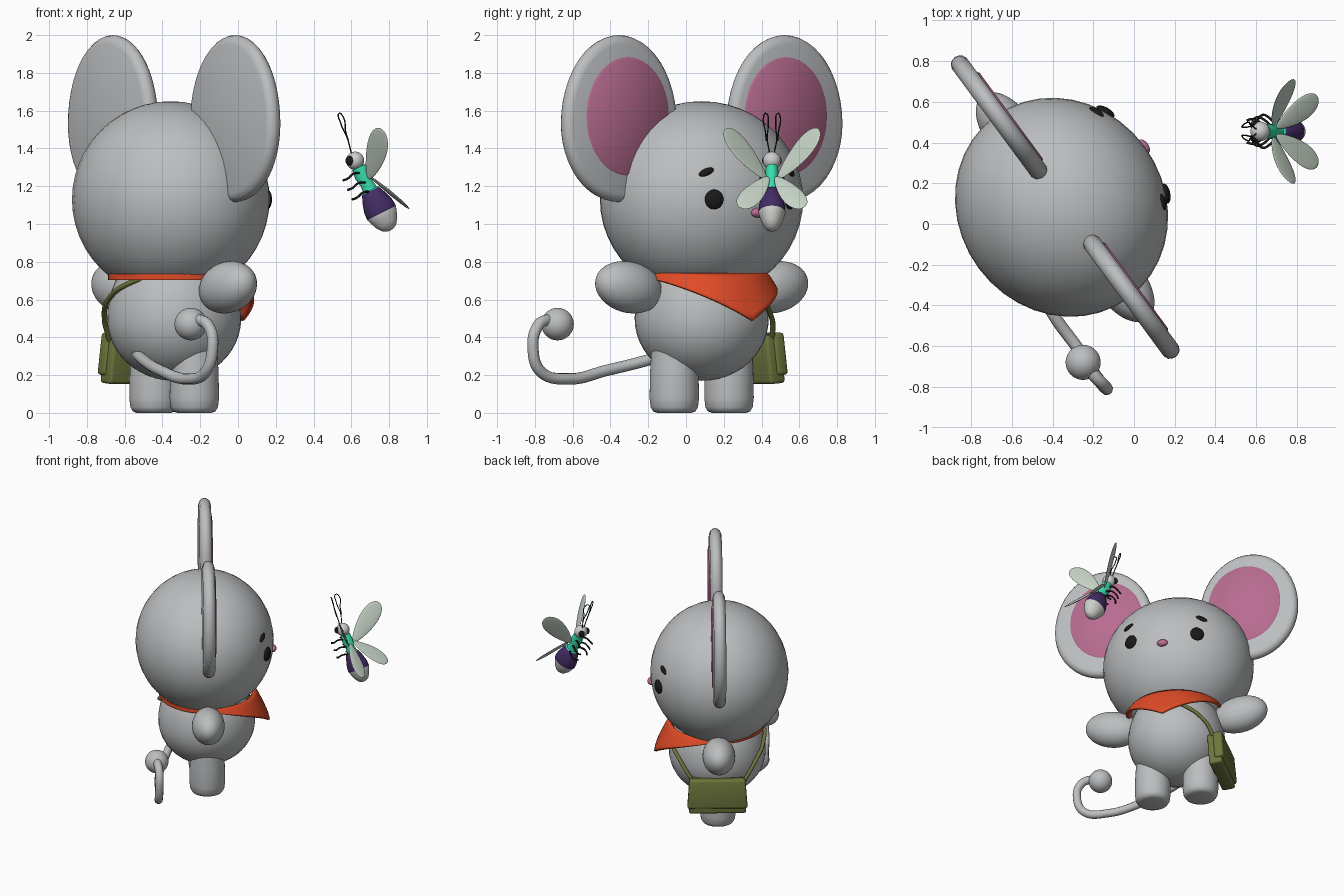
import bpy, bmesh, math
from mathutils import Matrix, Vector

cube = bpy.data.objects.get("Cube")
if cube:
    bpy.data.objects.remove(cube)


def material(name, r, g, b):
    m = bpy.data.materials.new(name)
    m.use_nodes = True
    m.diffuse_color = (r, g, b, 1)
    m.node_tree.nodes["Principled BSDF"].inputs["Base Color"].default_value = (r, g, b, 1)
    return m


GREY = material("soft grey", .5, .515, .525)
PINK = material("dusty pink", .48, .15, .28)
BLACK = material("black", .01, .01, .01)
ORANGE = material("scarf orange", .75, .07, .02)
OLIVE = material("olive green", .15, .18, .045)
TEAL = material("teal", .04, .72, .42)
PURPLE = material("deep purple", .055, .025, .13)
PALE = material("pale white", .6, .62, .59)
WING = material("wing green white", .58, .67, .58)

# The mouse frame: x forward, y to its left. The insect frame only shifts along y.
MOUSE = Matrix.Translation((-.338, .083, 0)) @ Matrix.Rotation(math.radians(36.4), 4, 'Z')
INSECT = Matrix.Translation((0, .455, 0))
TURN = Matrix.Rotation(math.pi / 2, 4, 'Y')


def finish(name, bm, mats, frame):
    bmesh.ops.recalc_face_normals(bm, faces=bm.faces[:])
    me = bpy.data.meshes.new(name)
    bm.to_mesh(me)
    bm.free()
    for m in mats:
        me.materials.append(m)
    for p in me.polygons:
        p.use_smooth = True
    me.set_sharp_from_angle(angle=math.radians(40))
    ob = bpy.data.objects.new(name, me)
    bpy.context.collection.objects.link(ob)
    ob.matrix_world = frame
    return ob


def ball(name, mat, place, radii, frame=MOUSE, top=1):
    """Ellipsoid; top stretches its upper half."""
    bm = bmesh.new()
    bmesh.ops.create_uvsphere(bm, u_segments=40, v_segments=24, radius=1)
    for v in bm.verts:
        if v.co.z > 0:
            v.co.z *= top
    if not isinstance(place, Matrix):
        place = Matrix.Translation(place)
    bm.transform(place @ Matrix.Diagonal((*radii, 1)))
    return finish(name, bm, [mat], frame)


def lathe(name, mats, profile, place, frame=MOUSE, split=None, low=1):
    """Spin (radius, height) pairs round z; split maps a height to a material index."""
    bm = bmesh.new()
    vs = [bm.verts.new((r, 0, h)) for r, h in profile]
    es = [bm.edges.new(pair) for pair in zip(vs, vs[1:])]
    bmesh.ops.spin(bm, geom=vs + es, cent=(0, 0, 0), axis=(0, 0, 1), angle=math.tau, steps=48)
    bmesh.ops.remove_doubles(bm, verts=bm.verts[:], dist=1e-5)
    for v in bm.verts:
        if v.co.x > 0:
            v.co.x *= low
    if split:
        for f in bm.faces:
            f.material_index = split(f.calc_center_median().z)
    bm.transform(place)
    return finish(name, bm, mats, frame)


def tube(name, mat, points, radius, frame=MOUSE):
    cu = bpy.data.curves.new(name, 'CURVE')
    cu.dimensions = '3D'
    cu.bevel_depth = radius
    cu.bevel_resolution = 4
    cu.use_fill_caps = True
    sp = cu.splines.new('BEZIER')
    sp.bezier_points.add(len(points) - 1)
    for bp, p in zip(sp.bezier_points, points):
        bp.co = p
        bp.handle_left_type = bp.handle_right_type = 'AUTO'
    cu.materials.append(mat)
    ob = bpy.data.objects.new(name, cu)
    bpy.context.collection.objects.link(ob)
    ob.matrix_world = frame


def box(name, mat, place, size, flare):
    bm = bmesh.new()
    bmesh.ops.create_cube(bm, size=1)
    for v in bm.verts:
        if v.co.z < 0:
            v.co.x *= flare
    bm.transform(place @ Matrix.Diagonal((*size, 1)))
    bmesh.ops.bevel(bm, geom=bm.edges[:], offset=.018, segments=3, profile=.5, affect='EDGES')
    return finish(name, bm, [mat], MOUSE)


# Head and body
HEAD = Vector((-.015, .01, 1.13))
AXES = Vector((.506, .555, .52))
ball("head", GREY, HEAD, AXES)
ball("body", GREY, (0, 0, .5), (.355, .355, .33), top=1.25)


def on_head(v, z, roll=0):
    """Matrix on the face surface whose x axis points outward."""
    b, c = v / AXES.y, (z - HEAD.z) / AXES.z
    a = math.sqrt(1 - b * b - c * c)
    normal = Vector((a / AXES.x, b / AXES.y, c / AXES.z))
    turn = Matrix.Rotation(math.atan2(normal.y, normal.x), 4, 'Z')
    pitch = Matrix.Rotation(-math.atan2(normal.z, normal.xy.length), 4, 'Y')
    spot = HEAD + Vector((a * AXES.x, v, z - HEAD.z))
    return Matrix.Translation(spot) @ turn @ pitch @ Matrix.Rotation(roll, 4, 'X')


ball("nose", PINK, on_head(0, 1.06), (.025, .04, .026))

# Paired parts of the mouse
EAR = [(0, -.045), (.9, -.045), (.96, -.035), (.99, -.018), (1, 0),
       (.99, .018), (.96, .035), (.9, .045), (0, .045)]
LEG = [(0, 0), (.09, 0), (.112, .008), (.125, .03), (.131, .08), (.128, .22), (.12, .36), (0, .38)]
for s, side in ((1, "left"), (-1, "right")):
    ear = Matrix.Translation((0, s * .545, 1.53)) @ TURN @ Matrix.Diagonal((.47, .37, 1, 1))
    lathe(side + "_ear", [GREY], EAR, ear, low=.88)
    inner = Matrix.Translation((.044, s * .52, 1.57)) @ TURN @ Matrix.Diagonal((.315, .272, 1, 1))
    lathe(side + "_inner_ear", [PINK], [(0, .009), (.96, .009), (1, 0), (0, 0)], inner)
    lathe(side + "_leg", [GREY], LEG, Matrix.Translation((0, s * .18, 0)))
    arm = Matrix.Translation((0, s * .48, .665)) @ Matrix.Rotation(s * .2, 4, 'X')
    ball(side + "_arm", GREY, arm, (.12, .205, .135))
    ball(side + "_eye", BLACK, on_head(s * .25, 1.13), (.022, .05, .052))
    ball(side + "_brow", BLACK, on_head(s * .275, 1.275, -s * .4), (.015, .043, .019))

# Tail with a round tip
TAIL = [(-.54, -.07, .32), (-.5, -.2, .28), (-.41, -.42, .225), (-.27, -.62, .18), (-.17, -.77, .22),
        (-.135, -.81, .34), (-.15, -.79, .45), (-.2, -.74, .49), (-.25, -.68, .47)]
tube("tail", GREY, TAIL, .03, Matrix())
ball("tail_ball", GREY, TAIL[-1], (.086, .086, .086), Matrix())

# Scarf: a neck band that drops to a flared point at the front
bm = bmesh.new()
steps, rows = 96, 8
rings = []
for i in range(steps):
    ang = math.tau * i / steps - math.pi
    reach = max(0, 1 - abs(ang) / 1.5) ** 1.8
    drop = .032 + .215 * reach
    column = []
    for j in range(rows + 1):
        t = j / rows
        r = .34 + .115 * math.sqrt(reach) * t ** .8
        column.append(bm.verts.new((r * math.cos(ang), r * math.sin(ang), .735 - drop * t)))
    rings.append(column)
for i in range(steps):
    a, b = rings[i], rings[(i + 1) % steps]
    for j in range(rows):
        bm.faces.new((a[j], b[j], b[j + 1], a[j + 1]))
scarf = finish("scarf", bm, [ORANGE], MOUSE)
solid = scarf.modifiers.new("thickness", 'SOLIDIFY')
solid.thickness = .018
solid.offset = 0

# Shoulder bag with flap and strap
lean = Matrix.Translation((.008, .335, .285)) @ Matrix.Rotation(.08, 4, 'X')
box("bag", OLIVE, lean, (.39, .1, .26), 1.08)
box("bag_flap", OLIVE, lean @ Matrix.Translation((0, .03, .025)), (.41, .07, .225), 1.08)
for s, end in ((1, "front"), (-1, "back")):
    strap = [(.18, .33, .38), (.26, .27, .5), (.335, .12, .61), (.325, -.05, .69), (.2, -.15, .74)]
    tube(end + "_strap", OLIVE, [(s * u, v, z) for u, v, z in strap], .014)

# Insect body: teal thorax, purple abdomen and pale tip along one leaning axis
NECK = Vector((.62, 0, 1.335))
LEAN = Vector((.452, 0, -.89)).to_track_quat('Z', 'Y').to_matrix().to_4x4()
BODY = [(0, .03), (.032, .04), (.036, .09), (.029, .14), (.034, .175), (.042, .18), (.056, .22),
        (.069, .27), (.071, .31), (.062, .34), (.052, .37), (.034, .4), (.015, .412), (0, .414)]
lathe("insect_body", [TEAL, PURPLE, PALE], BODY,
      Matrix.Translation(NECK) @ LEAN @ Matrix.Diagonal((1, 1.2, 1, 1)), INSECT,
      lambda h: 0 if h < .178 else 1 if h < .31 else 2)
ball("insect_head", PALE, NECK, (.048, .048, .048), INSECT)


def wing(name, root, tip, across, width):
    """Thin leaf from root to tip, narrow at the root."""
    root, tip = Vector(root), Vector(tip)
    along = (tip - root).normalized()
    across = Vector(across)
    across = (across - along * across.dot(along)).normalized()
    axes = Matrix((along, across, along.cross(across))).transposed().to_4x4()
    bm = bmesh.new()
    bmesh.ops.create_uvsphere(bm, u_segments=32, v_segments=16, radius=1)
    for v in bm.verts:
        v.co.y *= .8 + .28 * v.co.x
    size = Matrix.Diagonal(((tip - root).length / 2, width / 2, .008, 1))
    bm.transform(Matrix.Translation((root + tip) / 2) @ axes @ size)
    finish(name, bm, [WING], INSECT)


for s, side in ((1, "left"), (-1, "right")):
    wing(side + "_upper_wing", (.69, s * .03, 1.24), (.765, s * .25, 1.5), (.7, s * .5, -.5), .165)
    wing(side + "_lower_wing", (.7, s * .02, 1.25), (.905, s * .165, 1.085), (-.3, s * .85, .4), .14)
    ball(side + "_insect_eye", BLACK, (.592, s * .032, 1.335), (.023, .02, .025), INSECT)
    # Looped antennae
    feeler = [(.6, .012, 1.375), (.58, .025, 1.45), (.545, .02, 1.53), (.535, .03, 1.585),
              (.56, .045, 1.56), (.57, .035, 1.49), (.585, .03, 1.44)]
    tube(side + "_antenna", BLACK, [(x, s * y, z) for x, y, z in feeler], .0035, INSECT)
    # Three bent legs on each side
    for k in range(3):
        x, z = .655 + .025 * k, 1.27 - .05 * k
        bent = [(x, .02, z), (x - .045, .05 + .01 * k, z - .005),
                (x - .075, .06 + .01 * k, z - .03), (x - .1, .055, z - .04)]
        tube(f"{side}_insect_leg_{k + 1}", BLACK, [(p, s * q, r) for p, q, r in bent], .006, INSECT)
